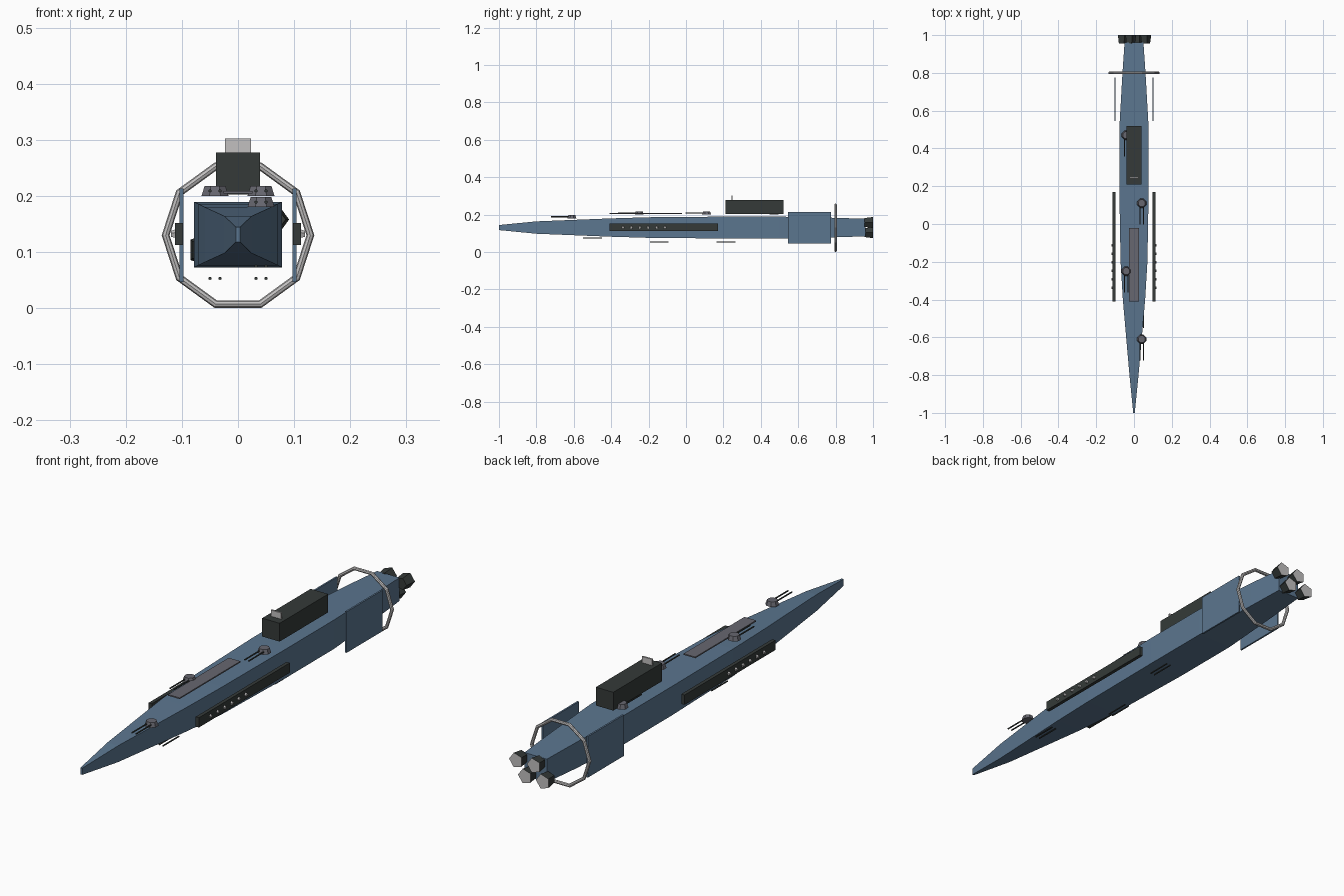
import bpy, bmesh, math
from mathutils import Matrix, Vector

if "Cube" in bpy.data.objects:
    bpy.data.objects.remove(bpy.data.objects["Cube"])


def material(name, r, g, b):
    m = bpy.data.materials.new(name)
    m.use_nodes = True
    m.diffuse_color = (r, g, b, 1)
    m.node_tree.nodes["Principled BSDF"].inputs["Base Color"].default_value = (r, g, b, 1)
    return m


BLUE = material("hull blue", 0.105, 0.18, 0.275)
DARK = material("dark gunmetal", 0.035, 0.042, 0.04)
GREY = material("turret grey", 0.135, 0.135, 0.16)
LIGHT = material("light grey", 0.54, 0.53, 0.53)
AXIS_Z = 0.131


def finish(name, bm, *mats):
    bmesh.ops.recalc_face_normals(bm, faces=bm.faces)
    me = bpy.data.meshes.new(name)
    bm.to_mesh(me)
    bm.free()
    for m in mats:
        me.materials.append(m)
    ob = bpy.data.objects.new(name, me)
    bpy.context.collection.objects.link(ob)
    return ob


def box(name, lo, hi, mat):
    lo, hi = Vector(lo), Vector(hi)
    bm = bmesh.new()
    bmesh.ops.create_cube(bm, size=1, matrix=Matrix.Translation((lo + hi) / 2)
                          @ Matrix.Diagonal((*(hi - lo), 1)))
    return finish(name, bm, mat)


def frustum(bm, start, end, r1, r2, sides, spin=0.0):
    """Capped cone from start to end."""
    start, end = Vector(start), Vector(end)
    axis = end - start
    rot = axis.to_track_quat("Z", "Y").to_matrix().to_4x4()
    bmesh.ops.create_cone(bm, cap_ends=True, segments=sides, radius1=r1, radius2=r2,
                          depth=axis.length, matrix=Matrix.Translation((start + end) / 2)
                          @ rot @ Matrix.Rotation(spin, 4, "Z"))


# Hull: rectangular sections lofted along y (y, half width, half height)
sections = [(-1, 0.004, 0.0135), (-0.8, 0.024, 0.033), (-0.4, 0.059, 0.049),
            (-0.2, 0.071, 0.055), (0.2, 0.078, 0.0585), (0.5, 0.078, 0.0585),
            (0.8, 0.061, 0.052), (0.96, 0.05, 0.047)]
bm = bmesh.new()
rings = [[bm.verts.new((sx * w, y, AXIS_Z + sz * h))
          for sx, sz in ((-1, -1), (1, -1), (1, 1), (-1, 1))] for y, w, h in sections]
for a, b in zip(rings, rings[1:]):
    for i in range(4):
        j = (i + 1) % 4
        bm.faces.new((a[i], a[j], b[j], b[i]))
bm.faces.new(rings[0])
bm.faces.new(rings[-1])
finish("hull", bm, BLUE)

# Superstructure and deck
box("bridge", (-0.039, 0.21, 0.203), (0.039, 0.52, 0.277), DARK)
box("bridge_screen", (-0.023, 0.242, 0.277), (0.023, 0.249, 0.302), LIGHT)
box("deck_plate", (-0.026, -0.41, 0.204), (0.026, -0.022, 0.209), GREY)

# Side fins and broadside batteries with studs
for side, s in (("left", 1), ("right", -1)):
    xs = sorted((s * 0.097, s * 0.104))
    box(side + "_fin", (xs[0], 0.545, 0.047), (xs[1], 0.775, 0.213), BLUE)
    xs = sorted((s * 0.098, s * 0.1125))
    box(side + "_battery", (xs[0], -0.41, 0.1125), (xs[1], 0.17, 0.152), DARK)
    bm = bmesh.new()
    for i in range(6):
        y = -0.337 + i * 0.045
        frustum(bm, (s * 0.112, y, 0.132), (s * 0.119, y, 0.132), 0.008, 0.006, 5)
    finish(side + "_battery_studs", bm, LIGHT)


def twin_barrels(name, x, y_back, y_front, z):
    bm = bmesh.new()
    for dx in (-0.009, 0.009):
        frustum(bm, (x + dx, y_back, z), (x + dx, y_front, z), 0.003, 0.003, 6)
    finish(name, bm, DARK)


# Dorsal turrets alternate from side to side
for i, (y, z) in enumerate(((-0.61, 0.18), (-0.25, 0.2), (0.11, 0.2), (0.47, 0.2))):
    x = 0.041 if i % 2 == 0 else -0.041
    bm = bmesh.new()
    frustum(bm, (x, y, z), (x, y, z + 0.018), 0.026, 0.02, 8, math.pi / 8)
    finish(f"turret_{i + 1}", bm, GREY)
    twin_barrels(f"turret_barrels_{i + 1}", x, y - 0.015, y - 0.113, z + 0.009)

# Ventral guns
for i, (y, z) in enumerate(((-0.5, 0.075), (-0.143, 0.053), (0.214, 0.053))):
    x = 0.041 if i % 2 == 0 else -0.041
    twin_barrels(f"ventral_barrels_{i + 1}", x, y + 0.05, y - 0.05, z)

# Ten-sided stabiliser ring
bpy.ops.mesh.primitive_torus_add(major_segments=10, minor_segments=8, major_radius=0.129,
                                 minor_radius=0.007, location=(0, 0.8, AXIS_Z - 0.001),
                                 rotation=(math.pi / 2, 0, 0))
ring = bpy.context.object
ring.name = "stabiliser_ring"
ring.data.materials.append(LIGHT)

# Zigzag row of five-sided engine nozzles with light exhaust faces
for i in range(4):
    x = -0.06 + i * 0.04
    z = AXIS_Z + (0.027 if i % 2 else -0.027)
    bm = bmesh.new()
    for k, y, r in ((0, 0.955, 0.025), (1, 1.0, 0.031)):
        ring_verts = [bm.verts.new((x + r * math.cos(math.tau * n / 5), y,
                                    z + r * math.sin(math.tau * n / 5))) for n in range(5)]
        cap = bm.faces.new(ring_verts)
        cap.material_index = k
        if k:
            for n in range(5):
                m = (n + 1) % 5
                bm.faces.new((front[n], front[m], ring_verts[m], ring_verts[n]))
        front = ring_verts
    finish(f"engine_nozzle_{i + 1}", bm, DARK, LIGHT)
